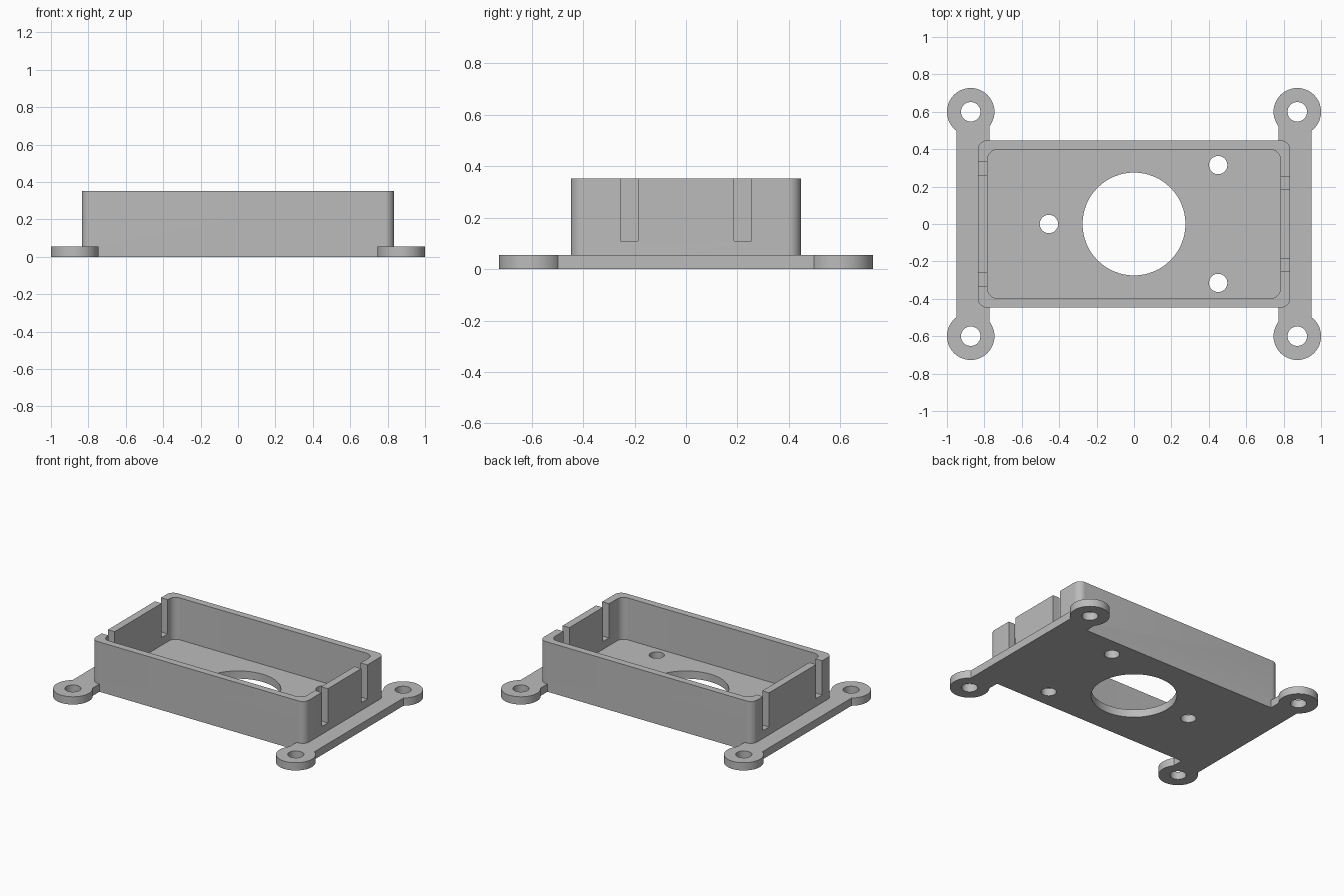
import bpy, bmesh
from math import cos, sin, pi, radians

old = bpy.data.objects.get("Cube")
if old:
    bpy.data.objects.remove(old, do_unlink=True)

grey = bpy.data.materials.new("plain grey")
grey.use_nodes = True
colour = (0.5, 0.5, 0.5, 1)
grey.diffuse_color = colour
grey.node_tree.nodes["Principled BSDF"].inputs["Base Color"].default_value = colour

FLOOR, TOP, OVER = 0.055, 0.352, 0.5


def circle(x, y, r, n=64):
    return [(x + r * cos(2 * pi * i / n), y + r * sin(2 * pi * i / n)) for i in range(n)]


def rounded(hx, hy, r, n=10):
    """Outline of a centred rectangle with round corners."""
    pts = []
    for k, (sx, sy) in enumerate([(1, 1), (-1, 1), (-1, -1), (1, -1)]):
        for i in range(n + 1):
            a = (k + i / n) * pi / 2
            pts.append((sx * (hx - r) + r * cos(a), sy * (hy - r) + r * sin(a)))
    return pts


def rect(x0, x1, y0, y1):
    return [(x0, y0), (x1, y0), (x1, y1), (x0, y1)]


def prism(name, outline, z0, z1):
    """Extrude an outline from z0 up to z1."""
    bm = bmesh.new()
    base = bm.faces.new([bm.verts.new((x, y, z0)) for x, y in outline])
    up = bmesh.ops.extrude_face_region(bm, geom=[base], use_keep_orig=True)
    verts = [g for g in up["geom"] if isinstance(g, bmesh.types.BMVert)]
    bmesh.ops.translate(bm, verts=verts, vec=(0, 0, z1 - z0))
    bmesh.ops.recalc_face_normals(bm, faces=bm.faces[:])
    mesh = bpy.data.meshes.new(name)
    bm.to_mesh(mesh)
    bm.free()
    mesh.materials.append(grey)
    ob = bpy.data.objects.new(name, mesh)
    bpy.context.collection.objects.link(ob)
    return ob


def combine(target, tool, operation):
    """Apply a boolean and discard the tool object."""
    mod = target.modifiers.new("combine", "BOOLEAN")
    mod.operation, mod.object, mod.solver = operation, tool, "EXACT"
    bpy.context.view_layer.update()
    graph = bpy.context.evaluated_depsgraph_get()
    mesh = bpy.data.meshes.new_from_object(target.evaluated_get(graph))
    target.modifiers.clear()
    target.data = mesh
    bpy.data.objects.remove(tool, do_unlink=True)


# Solid box body
box = prism("enclosure", rounded(0.835, 0.447, 0.05), 0, TOP)

# Side mounting strips with round ears
for s in (-1, 1):
    strip = prism("strip", rect(*sorted((s * 0.772, s * 0.948)), -0.6, 0.6), 0, FLOOR)
    for t in (-1, 1):
        combine(strip, prism("ear", circle(s * 0.873, t * 0.6, 0.127), 0, FLOOR), "UNION")
    combine(box, strip, "UNION")

# Hollow interior
combine(box, prism("cavity", rounded(0.782, 0.397, 0.05), FLOOR, OVER), "DIFFERENCE")

# Centre opening, floor screw holes and ear holes
holes = [(0, 0, 0.275), (-0.455, 0, 0.049), (0.45, 0.315, 0.049), (0.45, -0.315, 0.049)]
holes += [(s * 0.873, t * 0.6, 0.052) for s in (-1, 1) for t in (-1, 1)]
for x, y, r in holes:
    combine(box, prism("hole", circle(x, y, r), -0.1, 0.2), "DIFFERENCE")

# Vertical slots in the end walls, wider apart on the right end
for s, y in ((1, 0.221), (-1, 0.297)):
    for t in (-1, 1):
        outline = rect(*sorted((s * 0.74, s * 0.88)), t * y - 0.034, t * y + 0.034)
        combine(box, prism("slot", outline, 0.11, OVER), "DIFFERENCE")

# Smooth the curved walls, keep crisp edges
bpy.ops.object.select_all(action="DESELECT")
box.select_set(True)
bpy.context.view_layer.objects.active = box
bpy.ops.object.shade_smooth_by_angle(angle=radians(30))
